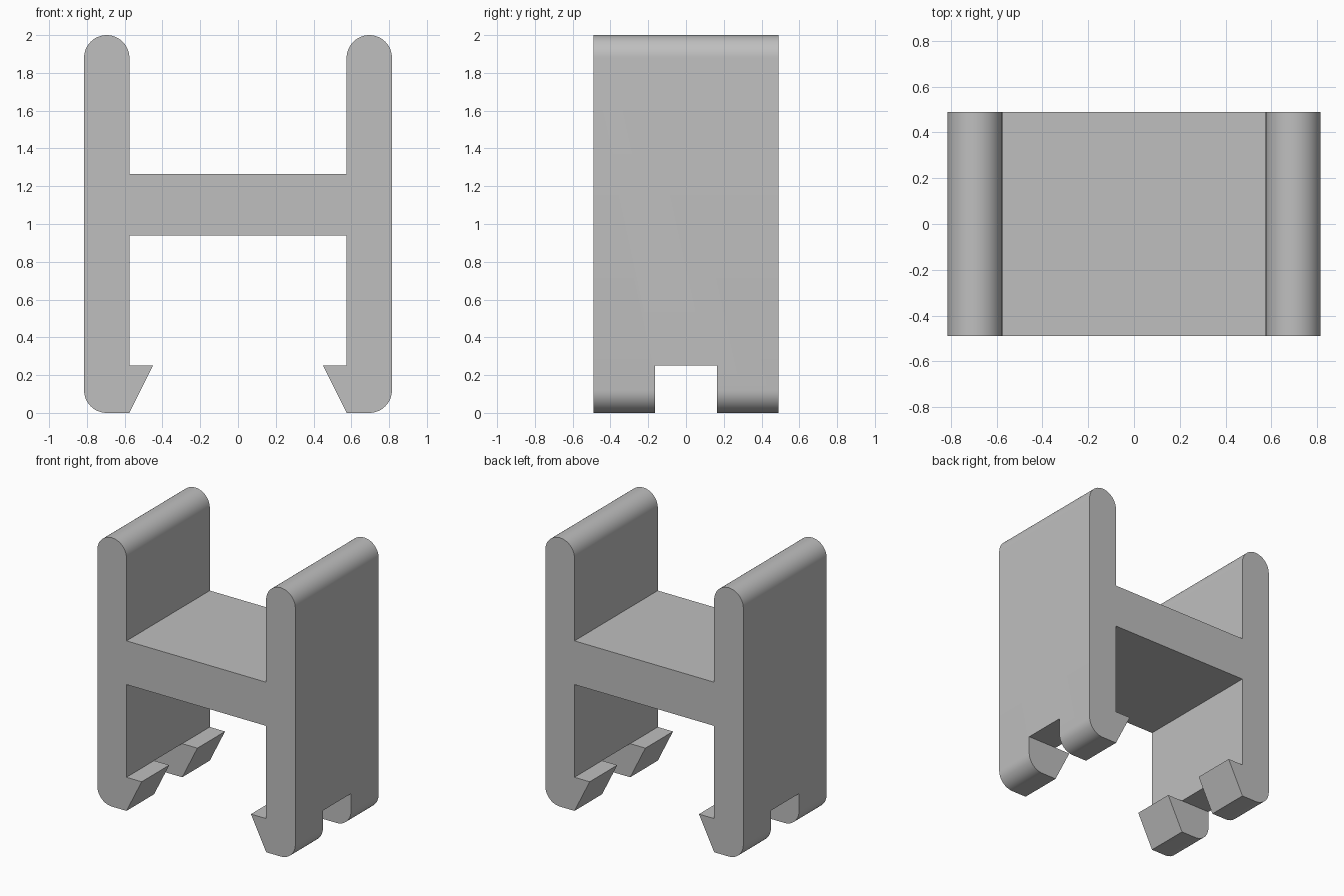
import bpy, bmesh
from math import cos, sin, pi

if "Cube" in bpy.data.objects:
    bpy.data.objects.remove(bpy.data.objects["Cube"], do_unlink=True)

OUT, INN, R = 0.815, 0.575, 0.12
DEPTH, SLOT, FOOT = 0.49, 0.165, 0.25

grey = bpy.data.materials.new("plain_grey")
grey.use_nodes = True
colour = (0.52, 0.52, 0.52, 1)
grey.diffuse_color = colour
grey.node_tree.nodes["Principled BSDF"].inputs["Base Color"].default_value = colour


def arc(cx, cz, start, end, steps):
    angles = [start + (end - start) * i / steps for i in range(steps + 1)]
    return [(cx + R * cos(a), cz + R * sin(a)) for a in angles]


def extrude_profile(name, points, half_depth):
    """Solid made by sweeping an x-z outline along y."""
    bm = bmesh.new()
    face = bm.faces.new([bm.verts.new((x, -half_depth, z)) for x, z in points])
    swept = bmesh.ops.extrude_face_region(bm, geom=[face])["geom"]
    verts = [g for g in swept if isinstance(g, bmesh.types.BMVert)]
    bmesh.ops.translate(bm, verts=verts, vec=(0, 2 * half_depth, 0))
    bmesh.ops.recalc_face_normals(bm, faces=bm.faces)
    mesh = bpy.data.meshes.new(name)
    bm.to_mesh(mesh)
    bm.free()
    mesh.materials.append(grey)
    obj = bpy.data.objects.new(name, mesh)
    bpy.context.collection.objects.link(obj)
    return obj


# H-shaped clip outline: crossbar, barbed foot, rounded side wall
half = [(INN, 0.94), (INN, FOOT), (0.45, FOOT), (INN, 0)]
half += arc(OUT - R, R, -pi / 2, 0, 12)
half += arc(OUT - R, 2 - R, 0, pi, 24)
half += [(INN, 1.265)]
outline = half + [(-x, z) for x, z in reversed(half)]
clip = extrude_profile("clip_body", outline, DEPTH)

# Slot through the middle of both feet
slot = extrude_profile("slot_cutter", [(-1, -1), (1, -1), (1, FOOT), (-1, FOOT)], SLOT)
slot.hide_render = True
cut = clip.modifiers.new("foot_slot", "BOOLEAN")
cut.operation = "DIFFERENCE"
cut.solver = "EXACT"
cut.object = slot
bpy.context.view_layer.objects.active = clip
clip.select_set(True)
bpy.ops.object.modifier_apply(modifier=cut.name)
bpy.data.objects.remove(slot, do_unlink=True)

# Smooth the round edges, keep the corners crisp
bpy.ops.object.shade_smooth_by_angle(angle=pi / 6)
